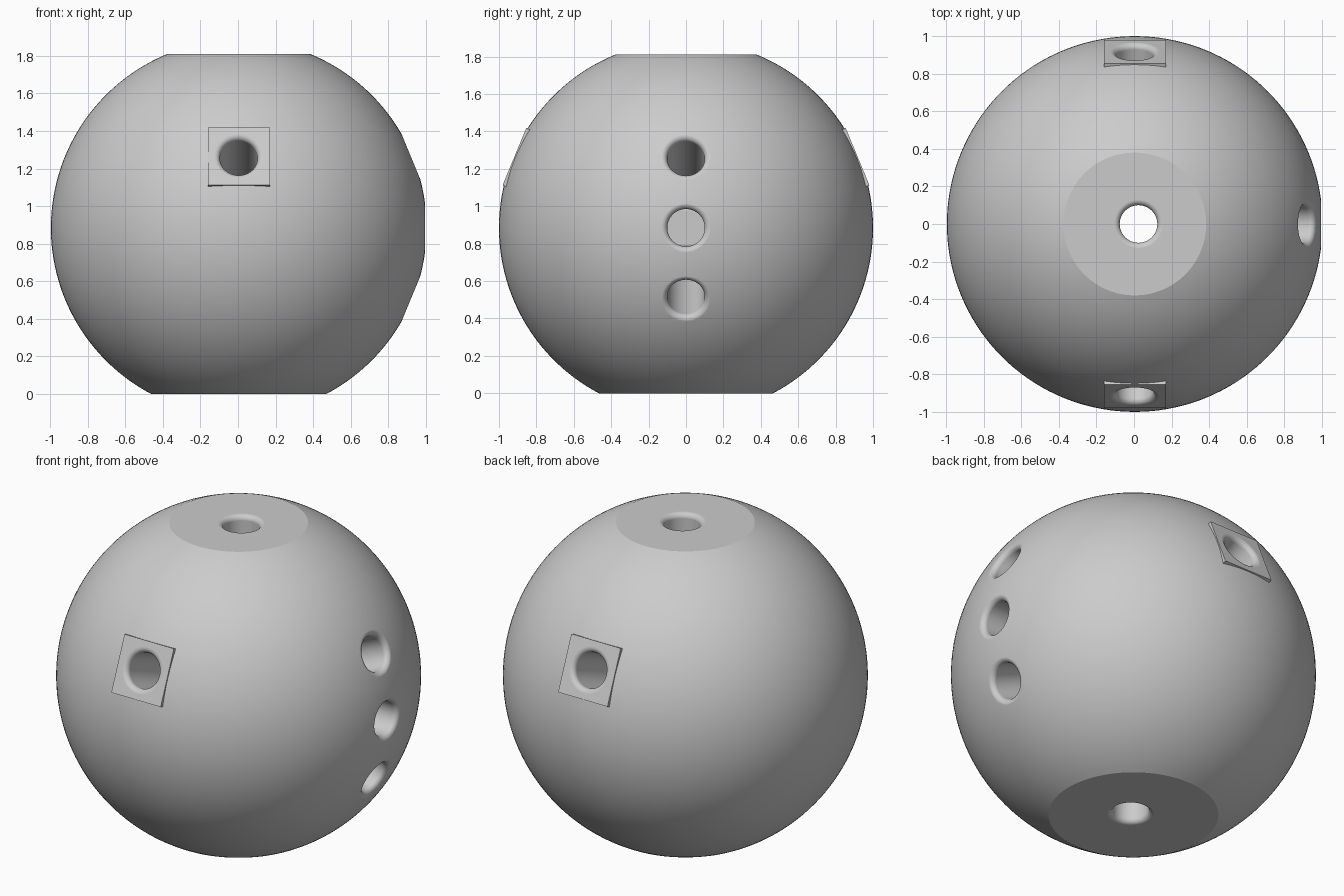
import bpy, bmesh
from math import sin, cos, asin, pi, radians
from mathutils import Vector, Matrix

old = bpy.data.objects.get("Cube")
if old:
    bpy.data.objects.remove(old, do_unlink=True)

CENTER = Vector((0.004, 0, 0.885))   # centre of the ball
TOP, BOTTOM = 0.925, -0.885          # flats, measured from the centre
BORE, FILLET = 0.1, 0.03             # hole radius and rounded mouth
TILT = radians(22.5)
FACE = 0.993                         # distance of the pad faces

grey = bpy.data.materials.new("plain grey")
grey.use_nodes = True
grey.diffuse_color = (0.6, 0.6, 0.6, 1)
grey.node_tree.nodes["Principled BSDF"].inputs["Base Color"].default_value = (0.6, 0.6, 0.6, 1)


def make_object(name, bm, matrix):
    bmesh.ops.recalc_face_normals(bm, faces=bm.faces[:])
    mesh = bpy.data.meshes.new(name)
    bm.to_mesh(mesh)
    bm.free()
    mesh.materials.append(grey)
    obj = bpy.data.objects.new(name, mesh)
    bpy.context.collection.objects.link(obj)
    obj.matrix_world = matrix
    return obj


def lathe(name, profile, segments, matrix):
    """Turn (radius, height) points about local z; the ends lie on the axis."""
    bm = bmesh.new()
    rings = []
    for r, h in profile:
        if r == 0:
            rings.append([bm.verts.new((0, 0, h))] * segments)
        else:
            rings.append([bm.verts.new((r * cos(2 * pi * i / segments),
                                        r * sin(2 * pi * i / segments), h))
                          for i in range(segments)])
    for a, b in zip(rings, rings[1:]):
        for i in range(segments):
            j = (i + 1) % segments
            bm.faces.new(dict.fromkeys((a[i], a[j], b[j], b[i])))
    return make_object(name, bm, matrix)


def mouth(height, sign=1):
    """Rounded hole mouth, from the bore outwards, ending past the surface."""
    wide = BORE + FILLET
    arc = [(wide - FILLET * cos(t * pi / 16),
            height + sign * FILLET * (sin(t * pi / 16) - 1)) for t in range(9)]
    return arc + [(wide, height + sign * 0.2), (0, height + sign * 0.2)]


def combine(body, tool, operation):
    mod = body.modifiers.new(operation, 'BOOLEAN')
    mod.operation = operation
    mod.solver = 'EXACT'
    mod.object = tool
    bpy.context.view_layer.objects.active = body
    bpy.ops.object.modifier_apply(modifier=mod.name)
    bpy.data.objects.remove(tool, do_unlink=True)


def aim(direction):
    return Matrix.Translation(CENTER) @ direction.to_track_quat('Z', 'Y').to_matrix().to_4x4()


# Ball with a flat top and a flat base
low, high = asin(BOTTOM), asin(TOP)
steps = 64
profile = [(cos(low + (high - low) * i / steps), sin(low + (high - low) * i / steps))
           for i in range(steps + 1)]
ball = lathe("drilled_ball", [(0, BOTTOM)] + profile + [(0, TOP)], 144,
             Matrix.Translation(CENTER))

# Square flat pads on the front and back
pad_directions = [Vector((0, s * cos(TILT), sin(TILT))) for s in (-1, 1)]
for d in pad_directions:
    bm = bmesh.new()
    bmesh.ops.create_cube(bm, size=1)
    bmesh.ops.scale(bm, verts=bm.verts, vec=(0.33, 0.33, 0.1))
    bmesh.ops.translate(bm, verts=bm.verts, vec=(0, 0, FACE - 0.05))
    combine(ball, make_object("pad", bm, aim(d)), 'UNION')

# Blind holes: one in each pad, three stacked on the left side
side_directions = [Vector((cos(a), 0, sin(a))) for a in (-TILT, 0, TILT)]
for d in pad_directions + side_directions:
    surface = FACE if d in pad_directions else 0.9915
    cutter = lathe("hole_cutter", [(0, 0.47), (BORE, 0.47)] + mouth(surface), 64, aim(d))
    combine(ball, cutter, 'DIFFERENCE')

# Bore straight through from top to base
through = mouth(BOTTOM, -1)[::-1] + mouth(TOP)
cutter = lathe("bore_cutter", through, 64, Matrix.Translation(CENTER + Vector((0.02, 0, 0))))
combine(ball, cutter, 'DIFFERENCE')

# Smooth shading with crisp rims
bpy.ops.object.select_all(action='DESELECT')
ball.select_set(True)
bpy.context.view_layer.objects.active = ball
bpy.ops.object.shade_smooth_by_angle(angle=radians(15))
weighted = ball.modifiers.new("Weighted normals", 'WEIGHTED_NORMAL')
weighted.keep_sharp = True
